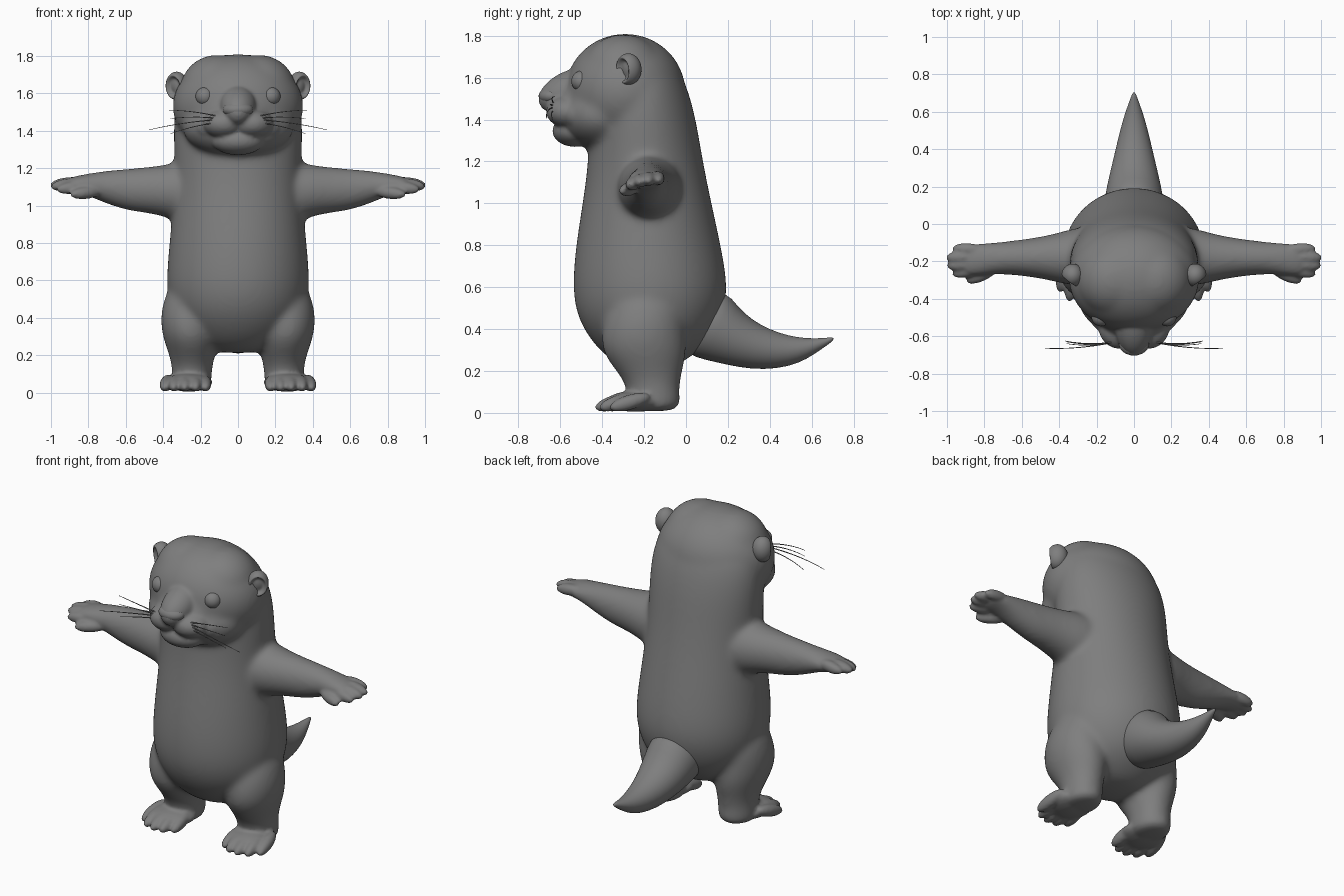
import bpy, bmesh, math
from mathutils import Vector as V, Matrix

if "Cube" in bpy.data.objects:
    bpy.data.objects.remove(bpy.data.objects["Cube"])

fur = bpy.data.materials.new("dark_grey")
fur.diffuse_color = (.21, .21, .21, 1)
fur.use_nodes = True
fur.node_tree.nodes["Principled BSDF"].inputs["Base Color"].default_value = fur.diffuse_color


def loft(bm, rings, n=32):
    """Skin elliptical rings given as (centre, half axis, half axis)."""
    loops = []
    for c, u, v in rings:
        loops.append([bm.verts.new(V(c) + V(u) * math.cos(2 * math.pi * i / n)
                                   + V(v) * math.sin(2 * math.pi * i / n)) for i in range(n)])
    for a, b in zip(loops, loops[1:]):
        for i in range(n):
            j = (i + 1) % n
            bm.faces.new((a[i], a[j], b[j], b[i]))
    bm.faces.new(loops[0][::-1])
    bm.faces.new(loops[-1])


def ball(bm, c, r, rot=None):
    m = Matrix.Translation(c) @ (rot or Matrix()) @ Matrix.Diagonal((*r, 1))
    return bmesh.ops.create_uvsphere(bm, u_segments=32, v_segments=20, radius=1, matrix=m)['verts']


def digit(bm, a, b, r):
    """Long pointed ellipsoid from a to b."""
    a, b = V(a), V(b)
    rot = (b - a).to_track_quat('Z', 'Y').to_matrix().to_4x4()
    ball(bm, (a + b) / 2, (r, r, (b - a).length / 2), rot)


def finish(name, bm, subsurf=0, voxel=0, soften=6):
    bmesh.ops.recalc_face_normals(bm, faces=bm.faces)
    me = bpy.data.meshes.new(name)
    bm.to_mesh(me)
    bm.free()
    me.materials.append(fur)
    for p in me.polygons:
        p.use_smooth = True
    ob = bpy.data.objects.new(name, me)
    bpy.context.collection.objects.link(ob)
    if subsurf:
        m = ob.modifiers.new("sub", 'SUBSURF')
        m.levels = m.render_levels = subsurf
    if voxel:
        m = ob.modifiers.new("fuse", 'REMESH')
        m.mode, m.voxel_size, m.use_smooth_shade = 'VOXEL', voxel, True
        s = ob.modifiers.new("soften", 'SMOOTH')
        s.factor, s.iterations = 0.5, soften
    return ob


# Core: torso, skull, arms and legs blended softly together
bm = bmesh.new()
torso = [(.21, -.27, -.08, .11), (.25, -.36, 0, .21), (.33, -.445, .11, .30), (.45, -.52, .175, .365),
         (.59, -.545, .205, .387), (.78, -.53, .172, .37), (.97, -.50, .13, .352), (1.12, -.477, .098, .342),
         (1.26, -.465, .072, .342), (1.42, -.46, .045, .348), (1.58, -.45, .0, .335), (1.7, -.42, -.07, .26),
         (1.77, -.38, -.16, .15)]
loft(bm, [((0, (f + b) / 2, z), (w, 0, 0), (0, (b - f) / 2, 0)) for z, f, b, w in torso])
ball(bm, (0, -.29, 1.53), (.352, .29, .28))
ball(bm, (0, -.40, 1.42), (.30, .21, .165))
ball(bm, (0, -.47, 1.46), (.20, .165, .14))
for s in (1, -1):
    ball(bm, (s * .11, -.30, 1.62), (.2, .2, .187))
    arm = [(.2, -.175, 1.08, .16, .16), (.32, -.175, 1.072, .155, .16), (.40, -.18, 1.08, .135, .137),
           (.5, -.18, 1.083, .112, .122), (.6, -.18, 1.085, .098, .112), (.72, -.182, 1.10, .085, .086),
           (.82, -.19, 1.115, .088, .054), (.89, -.195, 1.112, .088, .042), (.93, -.195, 1.108, .07, .03)]
    loft(bm, [((s * x, y, z), (0, a, 0), (0, 0, b)) for x, y, z, a, b in arm])
    leg = [(.62, .24, -.18, .10, .12), (.5, .25, -.19, .15, .185), (.39, .255, -.205, .162, .20),
           (.29, .252, -.20, .15, .205), (.2, .245, -.175, .122, .158), (.12, .245, -.155, .105, .122),
           (.05, .25, -.16, .11, .135), (.005, .25, -.16, .10, .125)]
    loft(bm, [((s * x, y, z), (a, 0, 0), (0, b, 0)) for z, x, y, a, b in leg])
core = finish("core", bm, subsurf=2, voxel=.015, soften=14)
core_mesh = bpy.data.meshes.new_from_object(
    core.evaluated_get(bpy.context.evaluated_depsgraph_get()))
bpy.data.objects.remove(core)

# Body: core plus muzzle, fingers, feet and toes
bm = bmesh.new()
bm.from_mesh(core_mesh)
digit(bm, (0, -.38, 1.60), (0, -.70, 1.475), .10)
ball(bm, (0, -.53, 1.345), (.14, .108, .075))
for s in (1, -1):
    ball(bm, (s * .075, -.55, 1.437), (.115, .118, .08))
    ball(bm, (s * .15, -.49, 1.42), (.085, .09, .075))
    for y0, x, y, z in [(-.14, .965, -.13, 1.12), (-.175, 1.0, -.18, 1.117), (-.21, .995, -.225, 1.11),
                        (-.235, .965, -.27, 1.095), (-.235, .89, -.31, 1.068)]:
        digit(bm, (s * (x - .16), y0, z + .01), (s * (x + .006), y, z - .01), .033)
    ball(bm, (s * .262, -.24, .055), (.125, .14, .05))
    for x, y in [(.165, -.39), (.22, -.425), (.28, -.43), (.34, -.41), (.39, -.36)]:
        x0 = .27 + (x - .27) * .8
        digit(bm, (s * x0, y + .19, .08), (s * (x + .006), y - .005, .022), .036)
finish("body", bm, voxel=.01, soften=5)

# Tail: rings between an upper and a lower outline, curling up to a point
bm = bmesh.new()
tail = [(.10, .56, -.02, .30, .16), (.19, .585, .04, .265, .16), (.245, .51, .14, .242, .147),
        (.31, .447, .25, .217, .127), (.40, .397, .37, .205, .102), (.49, .368, .49, .22, .077),
        (.575, .355, .575, .255, .054), (.65, .356, .645, .303, .028), (.71, .363, .705, .345, .006)]
loft(bm, [((0, (a + c) / 2, (b + d) / 2), (w, 0, 0), (0, (a - c) / 2, (b - d) / 2))
          for a, b, c, d, w in tail])
finish("tail", bm, subsurf=1)

# Nose
bm = bmesh.new()
ball(bm, (0, -.64, 1.512), (.082, .064, .044))
ball(bm, (0, -.637, 1.475), (.048, .05, .036))
finish("nose", bm, voxel=.006)

for s, side in ((1, "left"), (-1, "right")):
    # Eye
    bm = bmesh.new()
    ball(bm, (s * .177, -.497, 1.583), (.05, .05, .05))
    finish(side + "_eye", bm)

    # Ear with a hollow pressed into its front outer face
    bm = bmesh.new()
    c, r = V((s * .328, -.275, 1.64)), V((.06, .063, .076))
    face = V((s * .6, -.8, -.1)).normalized()
    for v in ball(bm, c, r):
        d = V([(v.co - c)[i] / r[i] for i in range(3)])
        k = max(0, min(1, (d.dot(face) - .6) / .3))
        v.co -= face * (.04 * k * k * (3 - 2 * k))
    finish(side + "_ear", bm, subsurf=1)

    # Whiskers
    cu = bpy.data.curves.new(side + "_whiskers", 'CURVE')
    cu.dimensions, cu.bevel_depth, cu.bevel_resolution = '3D', .0035, 1
    cu.materials.append(fur)
    for z0, x, y, z in [(1.475, .37, -.625, 1.51), (1.465, .36, -.64, 1.465),
                        (1.46, .475, -.665, 1.405), (1.445, .36, -.63, 1.385)]:
        a, b = V((s * .10, -.63, z0)), V((s * x, y, z))
        sp = cu.splines.new('POLY')
        sp.points.add(8)
        for i, p in enumerate(sp.points):
            t = i / 8
            p.co = (*(a.lerp(b, t) + V((0, -.012, .008)) * 4 * t * (1 - t)), 1)
            p.radius = 1 - .6 * t
    bpy.context.collection.objects.link(bpy.data.objects.new(side + "_whiskers", cu))
